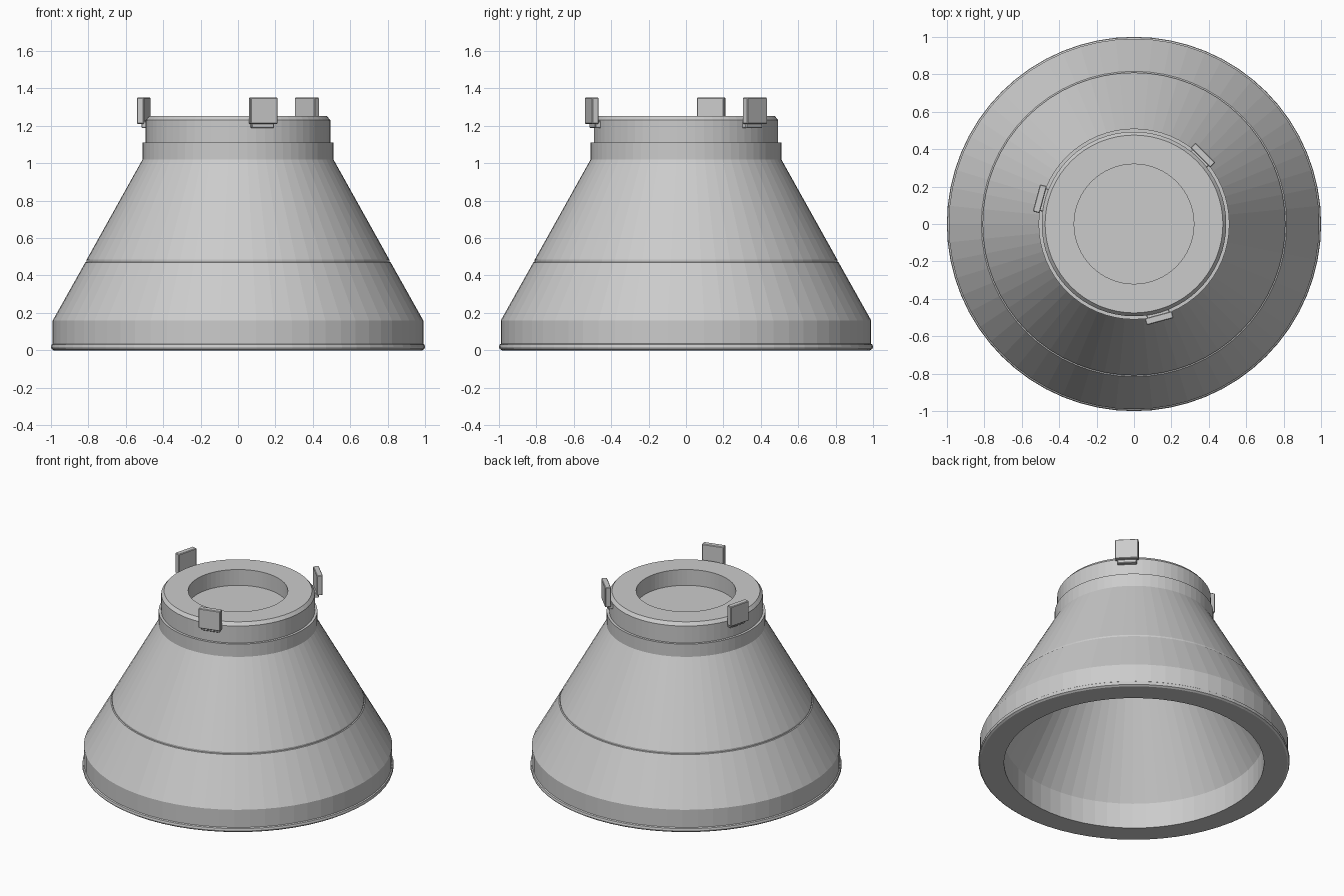
import bpy
import math
from mathutils import Matrix

SIDES = 64

if "Cube" in bpy.data.objects:
    bpy.data.objects.remove(bpy.data.objects["Cube"], do_unlink=True)

grey = bpy.data.materials.new("plain grey")
grey.use_nodes = True
colour = (0.6, 0.6, 0.6, 1)
grey.diffuse_color = colour
grey.node_tree.nodes["Principled BSDF"].inputs["Base Color"].default_value = colour


def add_mesh(name, verts, faces):
    mesh = bpy.data.meshes.new(name)
    mesh.from_pydata(verts, [], faces)
    mesh.materials.append(grey)
    obj = bpy.data.objects.new(name, mesh)
    bpy.context.collection.objects.link(obj)
    return obj


def lathe(name, profile, closed=False):
    """Spin (radius, height) points around z; open profiles get flat end caps."""
    verts, faces = [], []
    for r, z in profile:
        for i in range(SIDES):
            a = math.tau * i / SIDES
            verts.append((r * math.cos(a), r * math.sin(a), z))
    count = len(profile)
    for k in range(count if closed else count - 1):
        low, high = k * SIDES, (k + 1) % count * SIDES
        for i in range(SIDES):
            j = (i + 1) % SIDES
            faces.append((low + i, low + j, high + j, high + i))
    if not closed:
        faces.append(tuple(reversed(range(SIDES))))
        faces.append(tuple(range((count - 1) * SIDES, count * SIDES)))
    return add_mesh(name, verts, faces)


# One-piece hollow shell: inner ceiling, inner wall, rim, skirt, neck, top recess
shell_profile = [
    (0.33, 1.06), (0.36, 1.02), (0.835, 0.18), (0.835, 0.0),   # inside
    (0.985, 0.0), (0.997, 0.008), (1.0, 0.018), (0.997, 0.03), (0.99, 0.035),
    (0.99, 0.16), (0.816, 0.47), (0.809, 0.472), (0.809, 0.484), (0.808, 0.486),
    (0.51, 1.02), (0.51, 1.11), (0.493, 1.11), (0.493, 1.23), (0.475, 1.252),
    (0.32, 1.252), (0.32, 1.14),
]
lathe("hollow_shell", shell_profile)


def box(name, angle, radial, width, height):
    """Bevelled box whose depth runs outward at the given angle."""
    r0, r1 = radial
    z0, z1 = height
    w = width / 2
    verts = [(r, t, z) for r in (r0, r1) for t in (-w, w) for z in (z0, z1)]
    faces = [(0, 1, 3, 2), (4, 6, 7, 5), (0, 4, 5, 1),
             (2, 3, 7, 6), (0, 2, 6, 4), (1, 5, 7, 3)]
    obj = add_mesh(name, verts, faces)
    obj.matrix_world = Matrix.Rotation(math.radians(angle), 4, "Z")
    bevel = obj.modifiers.new("soft_edges", "BEVEL")
    bevel.width = 0.004
    bevel.segments = 1


# Three locking tabs, each with a narrower foot against the neck
for n, angle in enumerate((45, 165, 285), 1):
    box(f"tab_{n}", angle, (0.502, 0.54), 0.15, (1.21, 1.35))
    box(f"tab_foot_{n}", angle, (0.475, 0.518), 0.125, (1.188, 1.225))
